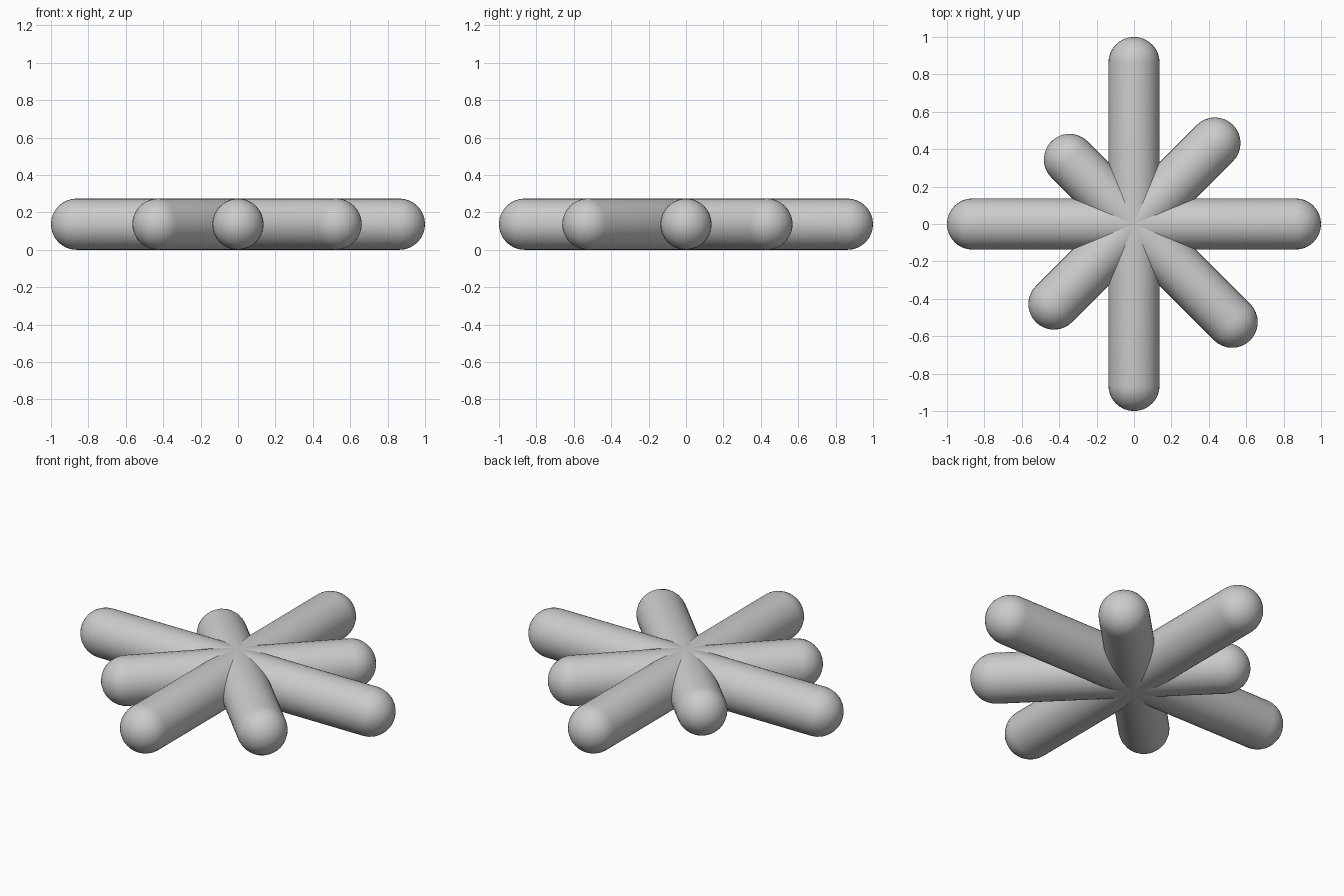
import bpy
import bmesh
from math import cos, sin, pi, radians
from mathutils import Matrix

cube = bpy.data.objects.get("Cube")
if cube:
    bpy.data.objects.remove(cube)

RADIUS = 0.137
SIDES = 32
CAP_RINGS = 8

grey = bpy.data.materials.new("light_grey")
grey.use_nodes = True
colour = (0.6, 0.6, 0.6, 1)
grey.diffuse_color = colour
grey.node_tree.nodes["Principled BSDF"].inputs["Base Color"].default_value = colour


def round_bar(name, angle, back, front):
    """Round-ended bar through the hub; back and front are the cap centres."""
    # Half outline along x: back dome, straight side, front dome
    steps = [i * pi / 2 / CAP_RINGS for i in range(CAP_RINGS + 1)]
    outline = [(-back - RADIUS * cos(a), RADIUS * sin(a)) for a in steps]
    outline += [(front + RADIUS * cos(a), RADIUS * sin(a)) for a in reversed(steps)]

    # Turn the outline about the bar's own axis
    bm = bmesh.new()
    verts = [bm.verts.new((x, 0, r)) for x, r in outline]
    edges = [bm.edges.new(pair) for pair in zip(verts, verts[1:])]
    bmesh.ops.spin(bm, geom=verts + edges, cent=(0, 0, 0), axis=(1, 0, 0),
                   angle=2 * pi, steps=SIDES, use_duplicate=False)
    bmesh.ops.remove_doubles(bm, verts=bm.verts, dist=0.0001)
    bmesh.ops.recalc_face_normals(bm, faces=bm.faces)

    # Aim the bar and rest it on the ground
    bm.transform(Matrix.Translation((0, 0, RADIUS)) @ Matrix.Rotation(radians(angle), 4, "Z"))
    mesh = bpy.data.meshes.new(name)
    bm.to_mesh(mesh)
    bm.free()
    mesh.materials.append(grey)
    bar = bpy.data.objects.new(name, mesh)
    bpy.context.collection.objects.link(bar)
    bpy.ops.object.select_all(action="DESELECT")
    bar.select_set(True)
    bpy.context.view_layer.objects.active = bar
    bpy.ops.object.shade_smooth_by_angle(angle=radians(40))


# Two long main bars and two shorter uneven diagonals
reach = 1 - RADIUS
round_bar("side_to_side_bar", 0, reach, reach)
round_bar("front_to_back_bar", 90, reach, reach)
round_bar("rising_diagonal_bar", 45, 0.605, 0.612)
round_bar("falling_diagonal_bar", -45, 0.488, 0.742)
